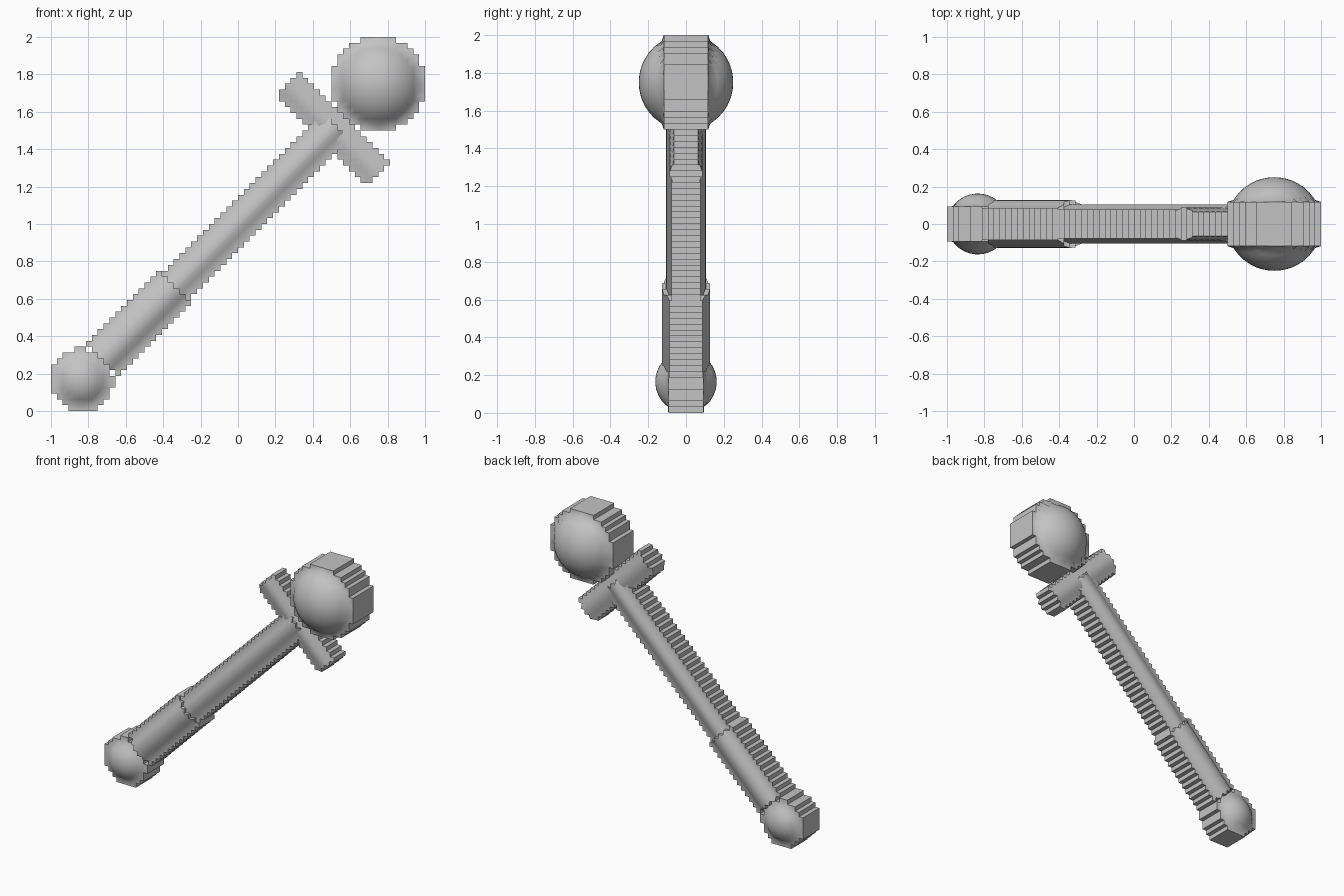
import bpy, bmesh
from math import sqrt, hypot

if "Cube" in bpy.data.objects:
    bpy.data.objects.remove(bpy.data.objects["Cube"], do_unlink=True)

CELLS = 64
STEP = 2 / CELLS
RIM = 0.03          # how far inside the outline the rounded face stops

grey = bpy.data.materials.new("plain grey")
grey.use_nodes = True
grey.diffuse_color = (0.55, 0.55, 0.55, 1)
grey.node_tree.nodes["Principled BSDF"].inputs["Base Color"].default_value = (0.55, 0.55, 0.55, 1)


def ball(cx, cz):
    """Distance from a centre point; no end limits."""
    return lambda x, z: (hypot(x - cx, z - cz), 0)


def rod(ax, az, bx, bz):
    """Distance from an axis, and overshoot past its flat ends."""
    length = hypot(bx - ax, bz - az)
    ux, uz = (bx - ax) / length, (bz - az) / length

    def measure(x, z):
        along = (x - ax) * ux + (z - az) * uz
        across = abs((x - ax) * uz - (z - az) * ux)
        return across, max(-along, along - length)
    return measure


def stepped_part(name, measure, radius, depth):
    """Rounded front and back faces on a stair-stepped outline."""
    bm = bmesh.new()
    verts = {}

    def corner(i, j):
        if (i, j) not in verts:
            x, z = -1 + i * STEP, j * STEP
            d = min(measure(x, z)[0], radius - RIM) * depth / radius
            verts[i, j] = bm.verts.new((x, -sqrt(depth ** 2 - d ** 2), z))
        return verts[i, j]

    # front face: every grid cell whose centre lies inside the part
    for i in range(CELLS):
        for j in range(CELLS):
            dist, over = measure(-1 + (i + 0.5) * STEP, (j + 0.5) * STEP)
            if dist <= radius and over <= 0:
                f = bm.faces.new([corner(i, j), corner(i + 1, j),
                                  corner(i + 1, j + 1), corner(i, j + 1)])
                f.smooth = True
    bm.edges.ensure_lookup_table()
    rim = [e for e in bm.edges if e.is_boundary]

    # back face: mirrored copy
    copies = bmesh.ops.duplicate(bm, geom=bm.verts[:] + bm.edges[:] + bm.faces[:])
    twin = copies["vert_map"]
    for v in verts.values():
        twin[v].co.y = -v.co.y

    # stepped side walls
    for e in rim:
        a, b = e.verts
        wall = bm.faces.new([a, b, twin[b], twin[a]])
        wall.smooth = False
    bmesh.ops.recalc_face_normals(bm, faces=bm.faces[:])

    mesh = bpy.data.meshes.new(name)
    bm.to_mesh(mesh)
    bm.free()
    mesh.materials.append(grey)
    bpy.context.collection.objects.link(bpy.data.objects.new(name, mesh))


# parts along the diagonal, from the top down
stepped_part("head_ball", ball(0.75, 1.75), 0.255, 0.25)
stepped_part("crossguard", rod(0.26, 1.755, 0.755, 1.265), 0.095, 0.088)
stepped_part("shaft", rod(-0.4, 0.6, 0.53, 1.53), 0.092, 0.105)
stepped_part("grip", rod(-0.72, 0.28, -0.33, 0.67), 0.115, 0.128)
stepped_part("pommel", ball(-0.835, 0.165), 0.165, 0.163)
